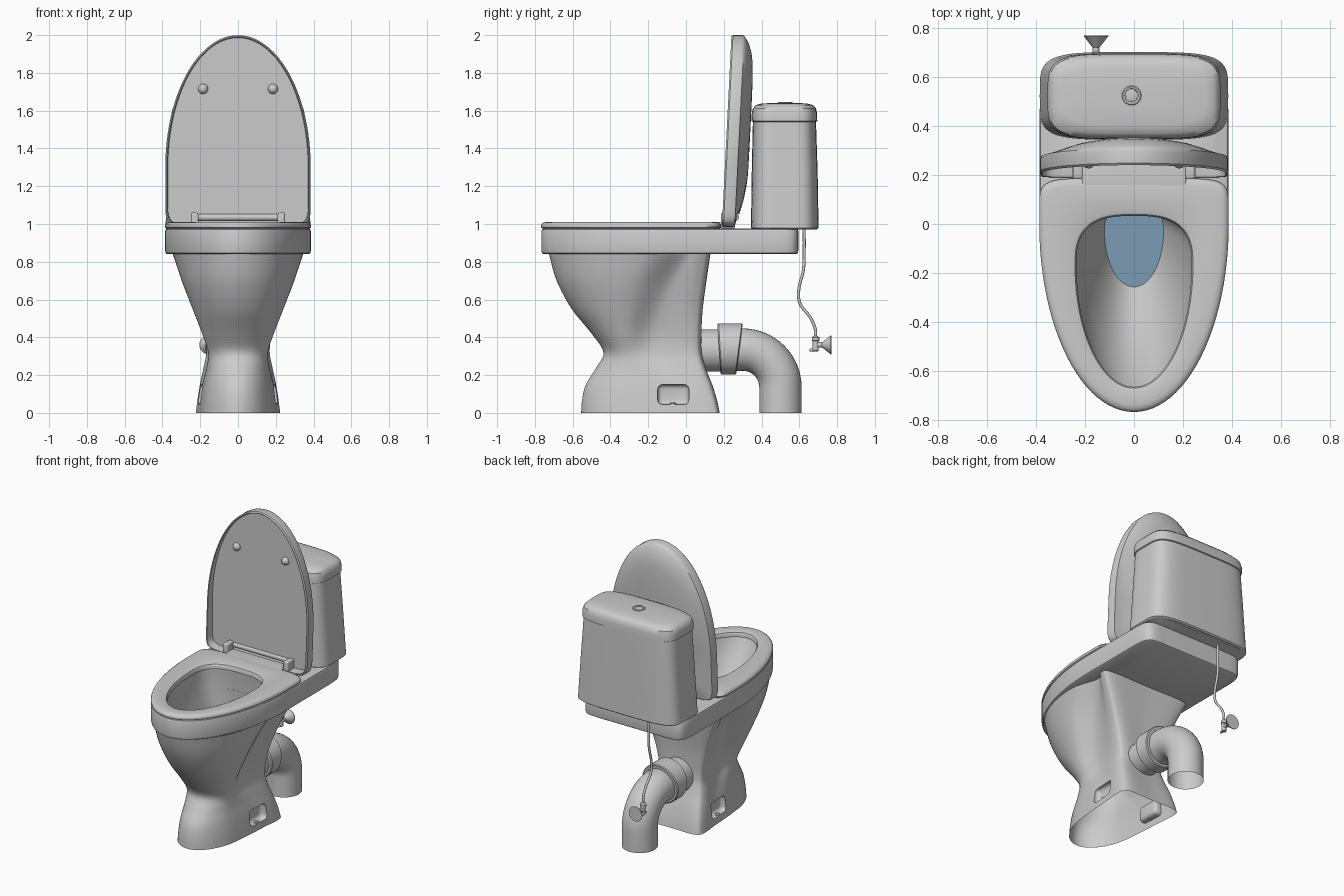
import bpy, bmesh
from math import sin, cos, pi, radians, atan2
from mathutils import Vector

if "Cube" in bpy.data.objects:
    bpy.data.objects.remove(bpy.data.objects["Cube"])

N = 96


def finish(bm, name, angle=35):
    bmesh.ops.recalc_face_normals(bm, faces=bm.faces[:])
    me = bpy.data.meshes.new(name)
    bm.to_mesh(me)
    bm.free()
    me.shade_smooth()
    me.set_sharp_from_angle(angle=radians(angle))
    ob = bpy.data.objects.new(name, me)
    bpy.context.collection.objects.link(ob)
    return ob


def loft(name, loops, caps=(True, True), angle=35):
    """Skin a list of closed loops that have equal point counts."""
    bm = bmesh.new()
    rows = [[bm.verts.new(p) for p in lp] for lp in loops]
    n = len(rows[0])
    for a, b in zip(rows, rows[1:]):
        for i in range(n):
            j = (i + 1) % n
            bm.faces.new((a[i], a[j], b[j], b[i]))
    if caps[0]:
        bm.faces.new(rows[0])
    if caps[1]:
        bm.faces.new(rows[-1])
    return finish(bm, name, angle)


def box(name, lo, hi, bevel=0.0):
    bm = bmesh.new()
    bmesh.ops.create_cube(bm, size=1)
    for v in bm.verts:
        v.co = [l + (c + 0.5) * (h - l) for c, l, h in zip(v.co, lo, hi)]
    if bevel:
        bmesh.ops.bevel(bm, geom=bm.edges[:], offset=bevel, segments=4,
                        profile=0.5, affect='EDGES')
    return finish(bm, name)


def egg(w, yf, yb, ym, z, pf=2.0, pb=2.0, n=N):
    """Outline with an elliptical front and a squarer back."""
    out = []
    for i in range(n):
        s, c = sin(2 * pi * i / n), cos(2 * pi * i / n)
        e, end = (2 / pf, yf) if c > 0 else (2 / pb, yb)
        x = w * abs(s) ** e * (1 if s >= 0 else -1)
        out.append(Vector((x, ym + (end - ym) * abs(c) ** e, z)))
    return out


def catmull(pts, steps, closed=False):
    pts = [Vector(p) for p in pts]
    n, out = len(pts), []
    get = (lambda k: pts[k % n]) if closed else (lambda k: pts[max(0, min(n - 1, k))])
    for i in range(n if closed else n - 1):
        a, b, c, d = (get(i + k) for k in (-1, 0, 1, 2))
        for k in range(steps):
            t = k / steps
            out.append(0.5 * (2 * b + (c - a) * t + (2 * a - 5 * b + 4 * c - d) * t * t
                              + (3 * b - a - 3 * c + d) * t ** 3))
    return out if closed else out + [pts[-1]]


def lathe(name, profile, x, y, z, axis='Z', n=32, caps=(True, True)):
    loops = []
    for r, t in profile:
        ring = [(r * cos(2 * pi * i / n), r * sin(2 * pi * i / n)) for i in range(n)]
        if axis == 'Z':
            loops.append([(x + u, y + v, z + t) for u, v in ring])
        elif axis == 'Y':
            loops.append([(x + u, y + t, z + v) for u, v in ring])
        else:
            loops.append([(x + t, y + u, z + v) for u, v in ring])
    return loft(name, loops, caps)


def tube(name, x, path, r, n=32):
    """Round tube along a (y, z) path in a plane of constant x."""
    loops = []
    for i, (y, z) in enumerate(path):
        p, q = path[max(0, i - 1)], path[min(len(path) - 1, i + 1)]
        t = atan2(q[1] - p[1], q[0] - p[0])
        loops.append([(x + r * cos(a), y - sin(t) * r * sin(a), z + cos(t) * r * sin(a))
                      for a in (2 * pi * k / n for k in range(n))])
    return loft(name, loops, (False, False))


def cut(ob, cutters):
    for c in cutters:
        m = ob.modifiers.new("cut", 'BOOLEAN')
        m.operation, m.solver, m.object = 'DIFFERENCE', 'EXACT', c
    bpy.context.view_layer.update()
    me = bpy.data.meshes.new_from_object(ob.evaluated_get(bpy.context.evaluated_depsgraph_get()))
    ob.modifiers.clear()
    ob.data = me
    for c in cutters:
        bpy.data.objects.remove(c)
    me.shade_smooth()
    me.set_sharp_from_angle(angle=radians(35))


# Pedestal: z, front, back, bowl half width and its y, groove half width and its y, back half width
sections = [(0, -.555, .175, .20, -.20, .212, -.02, .222),
            (.07, -.55, .16, .193, -.20, .205, -.03, .213),
            (.15, -.53, .135, .183, -.20, .192, -.04, .20),
            (.24, -.475, .10, .165, -.24, .166, -.10, .182),
            (.32, -.437, .08, .158, -.29, .145, -.16, .168),
            (.42, -.50, .078, .19, -.31, .15, -.17, .178),
            (.55, -.605, .085, .24, -.30, .185, -.14, .212),
            (.70, -.685, .105, .298, -.27, .235, -.08, .27),
            (.84, -.725, .125, .345, -.20, .295, 0, .333)]
loops = []
for z, yf, yb, w, ym, g, yg, wb in catmull(sections, 5):
    half = [(w * sin(a), ym - (ym - yf) * cos(a)) for a in (pi / 6, pi / 3, pi / 2)]
    half += [(g, yg), (wb, yb - .05), (wb - .04, yb)]
    ctrl = [(0, yf)] + half + [(0, yb)] + [(-x, y) for x, y in reversed(half)]
    loops.append([(p.x, p.y, z) for p in catmull(ctrl, 7, True)])
pedestal = loft("pedestal", loops)
cut(pedestal, [box("notch_cutter", (min(s * .16, s * .35), -.15, .045),
                   (max(s * .16, s * .35), .015, .15), .025) for s in (1, -1)])
bm = bmesh.new()
bm.from_mesh(pedestal.data)
ends = [f for f in bm.faces if all(v.co.z < 1e-4 for v in f.verts)
        or all(v.co.z > .8399 for v in f.verts)]
bmesh.ops.delete(bm, geom=ends, context='FACES')
bm.to_mesh(pedestal.data)
bm.free()
for s, side in ((1, "right"), (-1, "left")):
    lathe(side + "_floor_bolt", [(.016, 0), (.016, .008), (.009, .014)], s * .19, -.07, .043, n=16)

# Rim slab running down into the bowl
loops = [egg(.24, -.60, .05, -.15, .84, pb=3)]
for d, z in ((.012, .84), (.003, .846), (0, .86), (0, .96), (.004, .972), (.012, .976)):
    loops.append(egg(.386 - d, -.766 + d, .595 - d, 0, z, pb=14))
for w, yf, yb, ym, z in ((.25, -.68, .04, -.15, .976), (.246, -.66, .045, -.15, .93),
                         (.238, -.605, .05, -.15, .85), (.215, -.55, .055, -.14, .76),
                         (.168, -.41, .06, -.08, .6), (.12, -.255, .06, -.03, .45)):
    loops.append(egg(w, yf, yb, ym, z, pb=3))
loft("rim_and_bowl", loops, (False, False))

# Water
water = loft("water", [egg(.122, -.258, .062, -.03, .452, pb=3)], (True, False))
mat = bpy.data.materials.new("water")
mat.diffuse_color = (.2, .33, .45, 1)
mat.use_nodes = True
mat.node_tree.nodes["Principled BSDF"].inputs["Base Color"].default_value = mat.diffuse_color
water.data.materials.append(mat)

# Seat ring with a rear tab
loops = []
for d, z in ((.01, .976), (.002, .981), (0, .99), (.004, 1.0), (.015, 1.008), (.03, 1.011)):
    loops.append(egg(.387 - d, -.768 + d, .187 - d, 0, z, pb=7))
for d, z in ((.02, 1.011), (.006, 1.006), (0, .995), (0, .976)):
    loops.append(egg(.235 + d, -.665 - d, .033 + d, -.17, z, pb=2.8))
loops.append(loops[0])
loft("seat", loops, (False, False))
box("seat_tab", (-.212, .12, .978), (.212, .25, 1.0105), .006)

# Upright lid: a shell in x-z leaning back, with an upright inner panel and a domed back
def lid_loop(d, depth, s=1.0, panel=None, dome=0.0):
    out = []
    for p in egg(.385 - d, 2.0 - d, .985 + d, 1.3, 0, pb=12):
        x, z = p.x * s, 1.3 + (p.y - 1.3) * s
        e = 2 + 8 * max(0, min(1, (p.y - 1.3) / .5))
        bulge = dome * (1 - s ** e) * (1 - .9 * (x / .385) ** 2)
        out.append((x, panel or .19 + .05 * (z - .985) + depth + bulge, z))
    return out

loops = [lid_loop(.014, 0, panel=.252), lid_loop(.011, .002), lid_loop(.006, 0),
         lid_loop(0, .008), lid_loop(0, .058), lid_loop(.004, .068)]
loops += [lid_loop(.004, .068, s, dome=.057) for s in (.97, .93, .87, .8, .65, .5, .35, .2, .08)]
lid = loft("lid", loops)
cut(lid, [box("hinge_cutter", (-.25, .1, .9), (.25, .5, 1.052))])
for s, side in ((1, "right"), (-1, "left")):
    bm = bmesh.new()
    bmesh.ops.create_uvsphere(bm, u_segments=20, v_segments=12, radius=.027)
    bmesh.ops.translate(bm, verts=bm.verts, vec=(s * .185, .254, 1.715))
    finish(bm, side + "_lid_bumper")
    box(side + "_hinge", (s * .229 - .019, .185, .975), (s * .229 + .019, .26, 1.06), .008)
lathe("hinge_bar", [(.019, -.215), (.019, .215)], 0, .262, 1.035, 'X', 20)

# Tank, tank lid and flush button
def tank_loop(w, yf, yb, z, p=4.5):
    return egg(w, yf, yb, (yf + yb) / 2, z, p, p)

loft("tank", [tank_loop(.375, .352, .692, .972), tank_loop(.385, .344, .702, .98),
              tank_loop(.365, .348, .697, 1.27), tank_loop(.346, .354, .688, 1.548)])
loft("tank_lid", [tank_loop(.345, .356, .686, 1.54), tank_loop(.353, .347, .695, 1.545),
                  tank_loop(.353, .348, .694, 1.585), tank_loop(.346, .354, .688, 1.612),
                  tank_loop(.328, .37, .672, 1.630, 4), tank_loop(.295, .40, .642, 1.638, 3.5),
                  tank_loop(.15, .47, .58, 1.641, 2)])
lathe("flush_button", [(.04, -.01), (.04, .002), (.036, .005), (.028, .003), (.026, -.004),
                       (.024, .001), (.018, .003)], -.01, .525, 1.641)

# Waste pipe with a wedge-shaped collar
arc = [(.30 + .2 * sin(a), .135 + .2 * cos(a)) for a in (i * pi / 32 for i in range(17))]
tube("waste_pipe", 0, [(.02, .33), (.16, .33)] + arc + [(.50, 0)], .112, 40)
loops = []
for r, y0, k in ((.11, .175, -.07), (.13, .175, -.07), (.136, .181, -.06), (.136, .25, .08),
                 (.136, .278, .13), (.13, .283, .13), (.11, .283, .13)):
    loops.append([(r * cos(a), y0 + k * r * sin(a), .338 + r * sin(a))
                  for a in (2 * pi * i / 40 for i in range(40))])
loft("pipe_collar", loops, (False, False))

# Water supply hose and wall valve
X = -.155
hose = catmull([(.625, .98), (.626, .88), (.622, .76), (.598, .66), (.603, .58), (.655, .51),
                (.683, .45), (.686, .39)], 6)
tube("supply_hose", X, [tuple(p) for p in hose], .008, 12)
lathe("valve_body", [(.011, -.035), (.016, -.03), (.016, .02), (.02, .022), (.02, .04), (.01, .048)],
      X, .686, .36, n=20)
lathe("valve_handle", [(.006, -.035), (.008, -.03), (.008, .01)], X, .69, .333, 'Y', 12)
lathe("wall_flange", [(.014, 0), (.014, .035), (.02, .042), (.046, .076), (.05, .08), (.05, .084)],
      X, .686, .36, 'Y')
